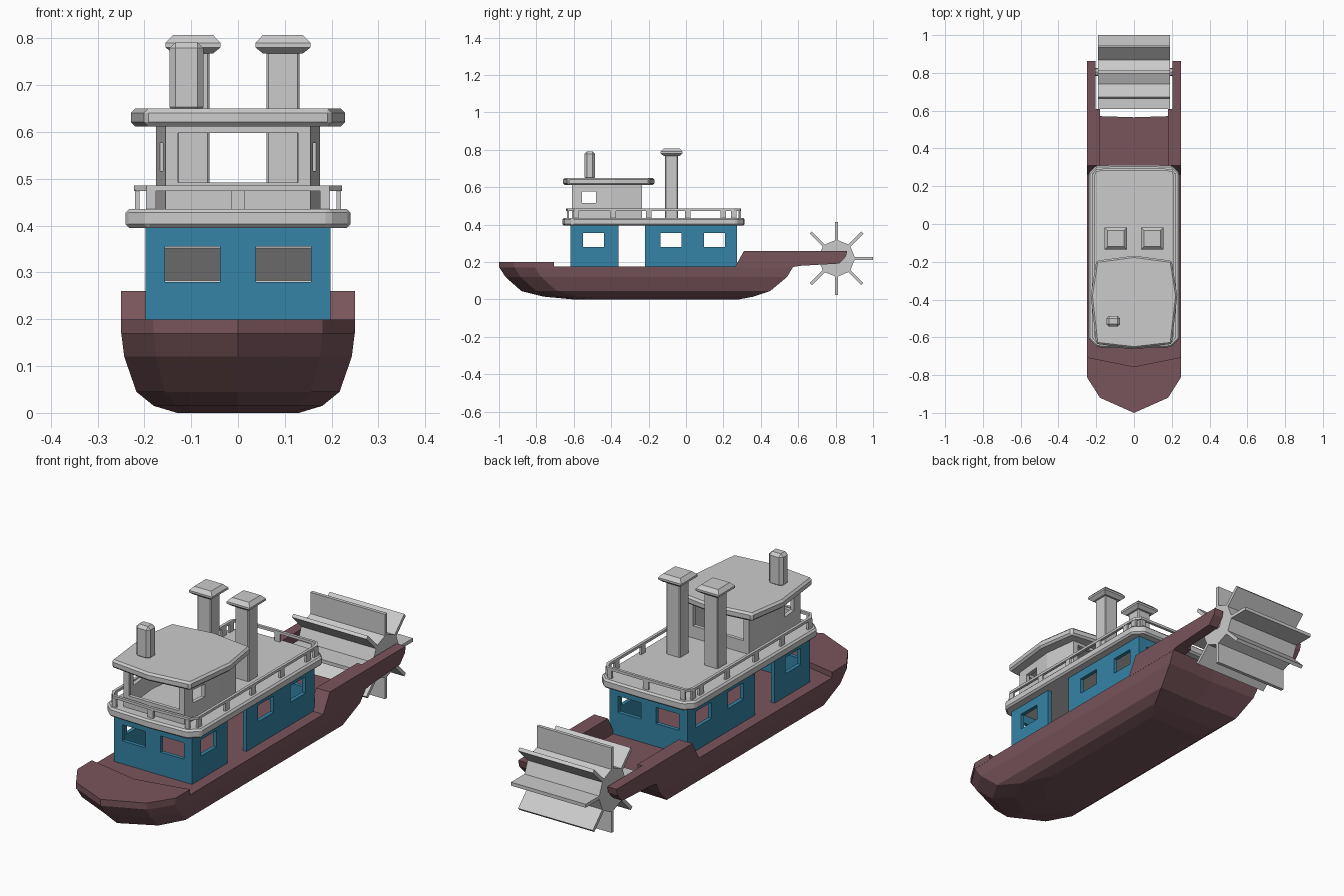
import bpy, bmesh, math

if "Cube" in bpy.data.objects:
    bpy.data.objects.remove(bpy.data.objects["Cube"])


def material(name, color):
    m = bpy.data.materials.new(name)
    m.diffuse_color = color
    m.use_nodes = True
    m.node_tree.nodes["Principled BSDF"].inputs["Base Color"].default_value = m.diffuse_color
    return m


MAROON = material("maroon", (0.19, 0.09, 0.105, 1))
BLUE = material("blue", (0.035, 0.23, 0.38, 1))


def loft(name, rings, mat=None, bevel=0.0):
    """Closed solid through a list of equal-length rings of 3D points."""
    bm = bmesh.new()
    vs = [[bm.verts.new(p) for p in r] for r in rings]
    n = len(vs[0])
    bm.faces.new(vs[0])
    bm.faces.new(vs[-1])
    for a, b in zip(vs, vs[1:]):
        for i in range(n):
            j = (i + 1) % n
            bm.faces.new((a[i], a[j], b[j], b[i]))
    bmesh.ops.recalc_face_normals(bm, faces=bm.faces)
    me = bpy.data.meshes.new(name)
    bm.to_mesh(me)
    bm.free()
    ob = bpy.data.objects.new(name, me)
    bpy.context.collection.objects.link(ob)
    if mat:
        me.materials.append(mat)
    if bevel:
        mod = ob.modifiers.new("bevel", 'BEVEL')
        mod.width = bevel
        mod.segments = 1
        mod.limit_method = 'ANGLE'
    return ob


def prism_z(name, pts, z0, z1, mat=None, bevel=0.0):
    return loft(name, [[(x, y, z) for x, y in pts] for z in (z0, z1)], mat, bevel)


def prism_x(name, pts, x0, x1, mat=None, bevel=0.0):
    return loft(name, [[(x, y, z) for y, z in pts] for x in (x0, x1)], mat, bevel)


def box(name, x0, x1, y0, y1, z0, z1, mat=None, bevel=0.0):
    return prism_z(name, [(x0, y0), (x1, y0), (x1, y1), (x0, y1)], z0, z1, mat, bevel)


def sym(half):
    """Mirror a right-hand outline (front to back) across x = 0."""
    return half + [(-x, y) for x, y in reversed(half) if x > 0]


def cut(ob, cutters):
    for c in cutters:
        mod = ob.modifiers.new("cut", 'BOOLEAN')
        mod.operation = 'DIFFERENCE'
        mod.solver = 'EXACT'
        mod.object = c
    dg = bpy.context.evaluated_depsgraph_get()
    me = bpy.data.meshes.new_from_object(ob.evaluated_get(dg))
    ob.modifiers.clear()
    ob.data = me
    for c in cutters:
        bpy.data.objects.remove(c)


# Hull: stacked waterlines (z, half width, bow y, stern y)
def waterline(z, w, bow, stern):
    half = [(0, bow), (0.72 * w, bow + 0.08), (w, bow + 0.19), (w, stern), (0, stern - 0.008)]
    return [(x, y, z) for x, y in sym(half)]


loft("hull", [waterline(*l) for l in (
    (0, 0.13, -0.60, 0.28), (0.015, 0.18, -0.76, 0.36), (0.045, 0.217, -0.88, 0.45),
    (0.12, 0.243, -0.965, 0.54), (0.175, 0.25, -1.0, 0.573))], MAROON)
prism_z("bow_deck", sym([(0, -1), (0.18, -0.92), (0.25, -0.81), (0.25, -0.705), (0, -0.755)]),
        0.17, 0.2, MAROON)

# Stern bulwarks and wheel arms
for s, side in ((1, "right"), (-1, "left")):
    prism_x(side + "_bulwark", [(0.26, 0.17), (0.31, 0.26), (0.61, 0.26), (0.61, 0.18), (0.55, 0.17)],
            s * 0.18, s * 0.25, MAROON)
    prism_x(side + "_wheel_arm", [(0.61, 0.26), (0.862, 0.26), (0.855, 0.23), (0.82, 0.192), (0.61, 0.18)],
            s * 0.203, s * 0.25, MAROON)

# Paddle wheel
WY, WZ = 0.805, 0.22


def polar(r, a, t=0.0):
    return (WY + r * math.cos(a) - t * math.sin(a), WZ + r * math.sin(a) + t * math.cos(a))


prism_x("wheel_hub", [polar(0.1, i * math.pi / 4) for i in range(8)], -0.19, 0.19)
prism_x("wheel_axle", [polar(0.022, i * math.pi / 4) for i in range(8)], -0.22, 0.22)
for i in range(8):
    a = i * math.pi / 4
    prism_x(f"paddle_{i}", [polar(0.08, a, -0.008), polar(0.195, a, -0.008),
                            polar(0.195, a, 0.008), polar(0.08, a, 0.008)], -0.19, 0.19)

# Main cabin: hollow walls, windows through both sides, open doorway
cabin = box("cabin", -0.198, 0.198, -0.617, 0.272, 0.172, 0.4, BLUE)
cutters = [box("room", -0.18, 0.18, -0.599, 0.254, 0.1, 0.5),
           box("door", -0.3, 0.3, -0.36, -0.22, 0.1, 0.5)]
for y in (-0.495, -0.08, 0.153):
    cutters.append(box("side_window", -0.3, 0.3, y - 0.056, y + 0.056, 0.28, 0.355))
for x in (-0.097, 0.097):
    cutters.append(box("end_window", x - 0.059, x + 0.059, -0.8, 0.4, 0.28, 0.355))
cut(cabin, cutters)


# Cabin roof and its railing
def deck_outline(d):
    return sym([(0, -0.66 + d), (0.195, -0.652 + d), (0.24 - d, -0.61 + d * 0.6),
                (0.24 - d, 0.27 - d * 0.6), (0.2, 0.31 - d), (0, 0.313 - d)])


prism_z("cabin_roof", deck_outline(0), 0.395, 0.436, bevel=0.008)
rail = prism_z("railing", deck_outline(0.018), 0.474, 0.486)
cut(rail, [prism_z("rail_hole", deck_outline(0.031), 0.4, 0.6)])
for s, side in ((1, "right"), (-1, "left")):
    for i, y in enumerate((-0.59, -0.39, -0.2, 0.01, 0.2, 0.255)):
        box(f"{side}_post_{i}", s * 0.21, s * 0.22, y - 0.015, y + 0.015, 0.43, 0.476)
    for y in (-0.634, 0.282):
        box(side + "_end_post", s * 0.175, s * 0.197, y - 0.002, y + 0.008, 0.43, 0.476)
for y in (-0.637, 0.284):
    box("middle_post", -0.014, 0.014, y, y + 0.01, 0.43, 0.476)


# Pilot house with windows front, back and sides
def house(d):
    return sym([(0.155 - d, -0.61 + d), (0.175 - d, -0.395), (0.155 - d, -0.235 - d)])


pilot = prism_z("pilot_house", house(0), 0.432, 0.615)
cut(pilot, [prism_z("pilot_room", house(0.017), 0.4, 0.7),
            box("pilot_front_window", -0.128, 0.128, -0.8, 0, 0.492, 0.598),
            box("pilot_side_window", -0.3, 0.3, -0.557, -0.48, 0.517, 0.576)])
prism_z("pilot_roof", sym([(0, -0.658), (0.2, -0.635), (0.229, -0.38), (0.2, -0.195), (0, -0.168)]),
        0.612, 0.65, bevel=0.009)
box("pilot_chimney", -0.146, -0.074, -0.543, -0.486, 0.64, 0.792, bevel=0.013)

# Twin smokestacks with flared caps
for x, side in ((0.096, "right"), (-0.096, "left")):
    y = -0.077
    box(side + "_smokestack", x - 0.035, x + 0.035, y - 0.034, y + 0.034, 0.43, 0.775, bevel=0.004)
    loft(side + "_smokestack_cap", [
        [(x + sx * h, y + sy * h, z) for sx, sy in ((-1, -1), (1, -1), (1, 1), (-1, 1))]
        for z, h in ((0.768, 0.043), (0.781, 0.059), (0.79, 0.059), (0.807, 0.043))])
